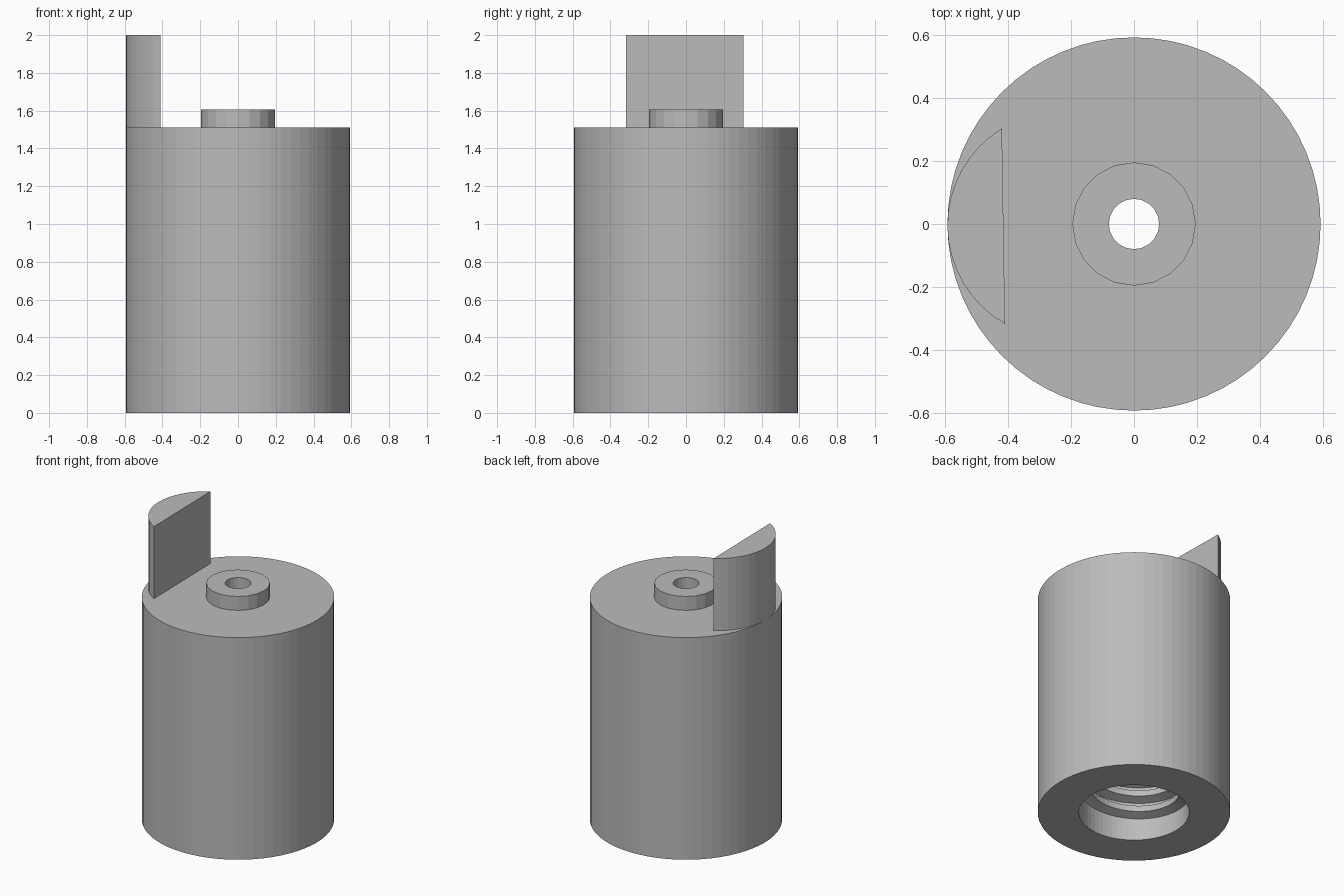
import bpy, bmesh
from math import sin, cos, pi, radians, sqrt, asin
from mathutils import Vector

cube = bpy.data.objects.get("Cube")
if cube:
    bpy.data.objects.remove(cube, do_unlink=True)

# Single plain grey material
grey = bpy.data.materials.new("plain grey")
grey.use_nodes = True
COLOUR = (0.5, 0.5, 0.5, 1)
grey.diffuse_color = COLOUR
grey.node_tree.nodes["Principled BSDF"].inputs["Base Color"].default_value = COLOUR

RADIUS, HEIGHT = 0.593, 1.51
BORE, BORE_TOP, HOLE = 0.34, 1.2, 0.08


def finish(name, bm):
    bmesh.ops.recalc_face_normals(bm, faces=bm.faces)
    mesh = bpy.data.meshes.new(name)
    bm.to_mesh(mesh)
    bm.free()
    mesh.materials.append(grey)
    obj = bpy.data.objects.new(name, mesh)
    bpy.context.collection.objects.link(obj)
    return obj


def skin(bm, rings, closed):
    """Join successive vertex rings, each a closed section, with quads."""
    count = len(rings)
    for i in range(count if closed else count - 1):
        a, b = rings[i], rings[(i + 1) % count]
        for j in range(len(a)):
            k = (j + 1) % len(a)
            bm.faces.new((a[j], a[k], b[k], b[j]))


def lathe(name, section, sides):
    """Revolve a closed (radius, z) section around the z axis."""
    bm = bmesh.new()
    rings = []
    for i in range(sides):
        t = 2 * pi * i / sides
        rings.append([bm.verts.new((r * cos(t), r * sin(t), z)) for r, z in section])
    skin(bm, rings, True)
    return finish(name, bm)


# Main body with a wide bore below and a narrow hole through the top
lathe("body", [(RADIUS, 0), (RADIUS, HEIGHT), (HOLE, HEIGHT),
               (HOLE, BORE_TOP), (BORE, BORE_TOP), (BORE, 0)], 64)

# Raised collar around the hole
lathe("collar", [(HOLE, HEIGHT), (0.196, HEIGHT), (0.196, 1.605), (HOLE, 1.605)], 20)


# Internal screw thread: a tapered ridge swept along a helix
def thread(name, start, end, pitch, crest, steps=48):
    bm = bmesh.new()
    section = [(BORE + 0.005, -0.04), (crest, -0.02), (crest, 0.02), (BORE + 0.005, 0.04)]
    rings = []
    for i in range(int((end - start) / pitch * steps) + 1):
        t = 2 * pi * i / steps
        z = start + pitch * i / steps
        rings.append([bm.verts.new((r * cos(t), r * sin(t), z + dz)) for r, dz in section])
    skin(bm, rings, False)
    bm.faces.new(rings[0])
    bm.faces.new(rings[-1])
    return finish(name, bm)


thread("internal_thread", 0.12, BORE_TOP - 0.04, 0.11, 0.28)


# Upright fin: a circular segment standing at the right rim
def fin(name, half_chord, depth, z0, z1, turn, steps=16):
    bm = bmesh.new()
    r = (half_chord ** 2 + depth ** 2) / (2 * depth)
    spread = asin(half_chord / r)
    centre = Vector((r - RADIUS, -0.004, z0))
    base = []
    for i in range(steps + 1):
        t = pi - spread + 2 * spread * i / steps + turn
        base.append(bm.verts.new(centre + Vector((r * cos(t), r * sin(t), 0))))
    face = bm.faces.new(base)
    top = bmesh.ops.extrude_face_region(bm, geom=[face])["geom"]
    for v in top:
        if isinstance(v, bmesh.types.BMVert):
            v.co.z = z1
    return finish(name, bm)


fin("fin", 0.311, 0.178, HEIGHT, 2.0, radians(0.9))
